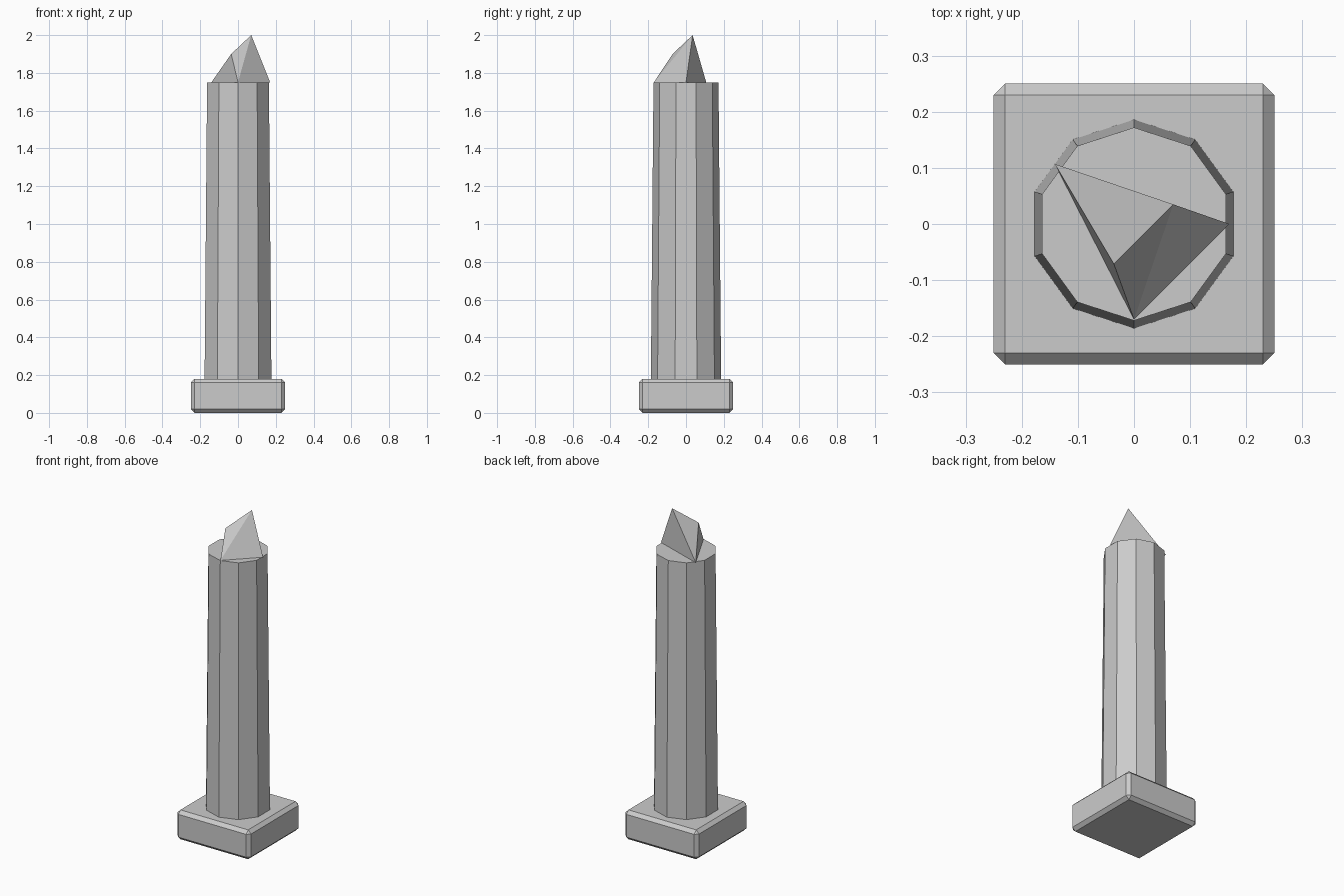
import bpy, bmesh

if "Cube" in bpy.data.objects:
    bpy.data.objects.remove(bpy.data.objects["Cube"])


def add_part(name, bm):
    bmesh.ops.recalc_face_normals(bm, faces=bm.faces)
    mesh = bpy.data.meshes.new(name)
    bm.to_mesh(mesh)
    bm.free()
    obj = bpy.data.objects.new(name, mesh)
    bpy.context.collection.objects.link(obj)
    return obj


# Square plinth with chamfered edges
bm = bmesh.new()
bmesh.ops.create_cube(bm, size=1)
bmesh.ops.scale(bm, vec=(0.5, 0.5, 0.18), verts=bm.verts)
bmesh.ops.translate(bm, vec=(0, 0, 0.09), verts=bm.verts)
bmesh.ops.bevel(bm, geom=bm.edges[:], offset=0.02, segments=1,
                affect='EDGES', profile=0.5)
add_part("plinth", bm)

# Ten-sided tapering shaft, with a corner facing front
bpy.ops.mesh.primitive_cone_add(vertices=10, radius1=0.186, radius2=0.172,
                                depth=1.57, location=(0, 0, 0.965))
bpy.context.object.name = "shaft"

# Jagged broken tip on a triangular footprint
bm = bmesh.new()
left, right, front, shoulder, peak = [bm.verts.new(p) for p in (
    (-0.141, 0.107, 1.75), (0.17, 0, 1.75), (0, -0.17, 1.75),
    (-0.036, -0.071, 1.9), (0.07, 0.035, 2.0))]
for face in ((left, front, shoulder), (left, shoulder, peak),
             (shoulder, front, peak), (front, right, peak),
             (right, left, peak), (left, right, front)):
    bm.faces.new(face)
add_part("broken_tip", bm)
